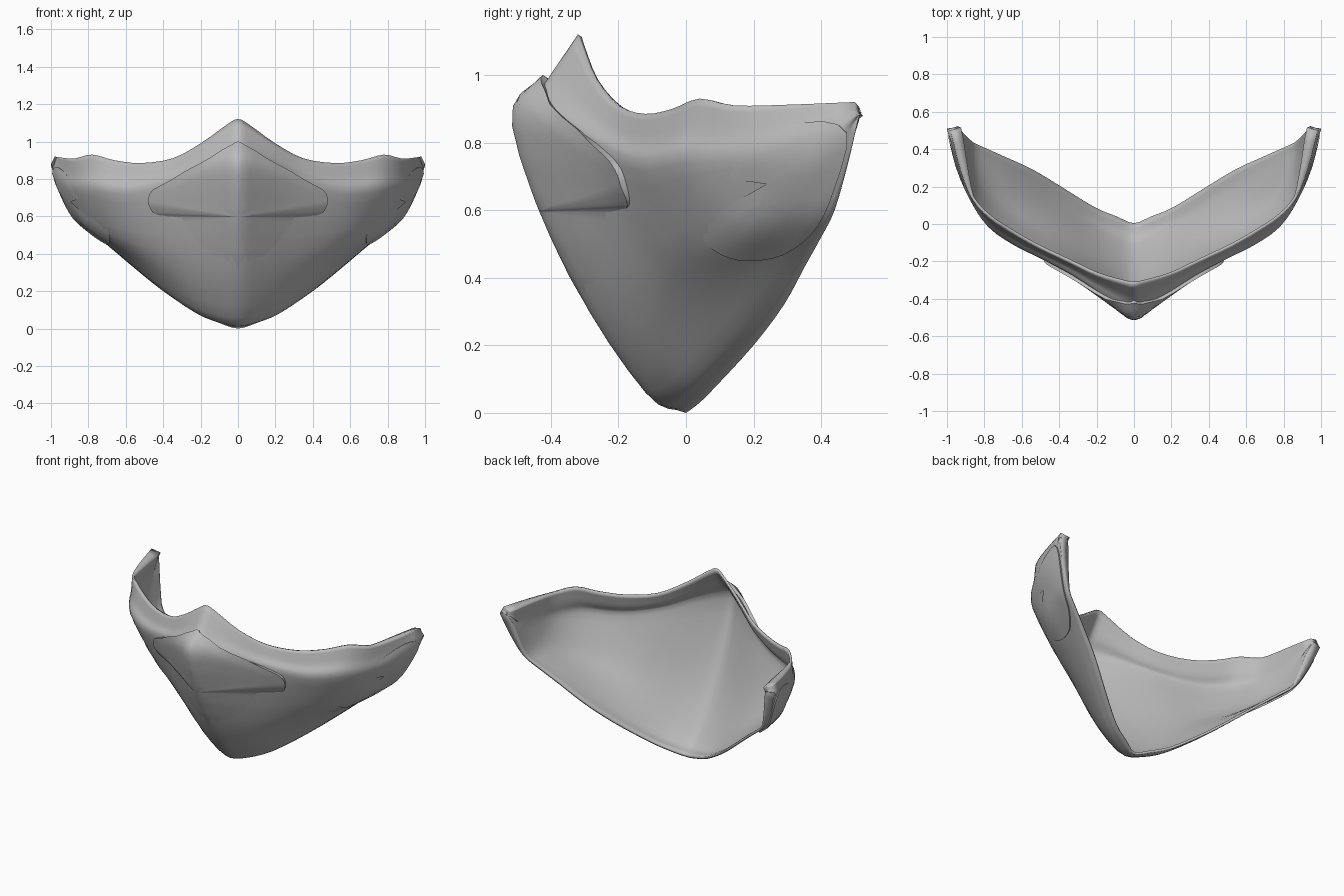
import bpy
import bmesh
from mathutils import Vector
from mathutils.bvhtree import BVHTree

default_cube = bpy.data.objects.get("Cube")
if default_cube:
    bpy.data.objects.remove(default_cube, do_unlink=True)

grey = bpy.data.materials.new("plain_grey")
grey.use_nodes = True
grey.diffuse_color = (0.5, 0.5, 0.5, 1)
grey.node_tree.nodes["Principled BSDF"].inputs["Base Color"].default_value = (0.5, 0.5, 0.5, 1)

# Half of the shell, as level lines running from the centre to the side tip
top_rim = [(0, -.32, 1.12), (.06, -.31, 1.09), (.2, -.27, .99), (.35, -.2, .91), (.52, -.12, .885),
           (.66, -.04, .9), (.78, .04, .93), (.87, .14, .91), (.93, .3, .912), (.98, .5, .92)]
nose_line = [(0, -.5, .855), (.08, -.45, .85), (.2, -.36, .82), (.34, -.265, .77), (.5, -.18, .73),
             (.64, -.11, .72), (.78, -.01, .74), (.88, .14, .75), (.95, .31, .8), (.99, .5, .9)]
cheek_line = [(0, -.34, .4), (.12, -.275, .38), (.26, -.19, .39), (.42, -.1, .42), (.56, -.03, .46),
              (.68, .05, .5), (.8, .15, .57), (.89, .27, .66), (.955, .38, .75), (1, .505, .88)]
chin_line = [(0, -.12, .06), (.11, -.08, .07), (.24, -.02, .12), (.41, .08, .23), (.56, .17, .345),
             (.69, .24, .45), (.8, .32, .53), (.885, .38, .61), (.952, .45, .74), (1, .508, .875)]
bottom_rim = [(0, 0, 0), (.1, .04, .03), (.22, .09, .08), (.4, .2, .2), (.55, .29, .32),
              (.68, .35, .43), (.79, .4, .52), (.88, .44, .6), (.95, .48, .74), (1, .51, .87)]
# The band above the nose is straight, so its middle line is halfway
brow_line = [(Vector(a) + Vector(b)) / 2 for a, b in zip(top_rim, nose_line)]


def spline(points, steps, symmetric=False):
    """Smooth curve through the points; a symmetric one runs level across the centre."""
    p = [Vector(q) for q in points]
    before = Vector((-p[1].x, p[1].y, p[1].z)) if symmetric else p[0] * 2 - p[1]
    p = [before] + p + [p[-1] * 2 - p[-2]]
    out = []
    for a, b, c, d in zip(p, p[1:], p[2:], p[3:]):
        for i in range(steps):
            t = i / steps
            out.append((b * 2 + (c - a) * t + (a * 2 - b * 5 + c * 4 - d) * t ** 2
                        + (b * 3 - a - c * 3 + d) * t ** 3) / 2)
    return out + [p[-2]]


def make_object(name, rows, outward):
    """Skin a grid of points, facing the given direction, and mirror it."""
    bm = bmesh.new()
    grid = [[bm.verts.new(p) for p in row] for row in rows]
    for low, high in zip(grid, grid[1:]):
        for i in range(len(low) - 1):
            bm.faces.new((low[i], low[i + 1], high[i + 1], high[i]))
    bmesh.ops.remove_doubles(bm, verts=bm.verts, dist=0.0005)
    bm.normal_update()
    if sum((f.normal * f.calc_area() for f in bm.faces), Vector()).dot(outward) < 0:
        bmesh.ops.reverse_faces(bm, faces=bm.faces)
    mesh = bpy.data.meshes.new(name)
    bm.to_mesh(mesh)
    bm.free()
    mesh.materials.append(grey)
    obj = bpy.data.objects.new(name, mesh)
    bpy.context.collection.objects.link(obj)
    mirror = obj.modifiers.new("mirror", 'MIRROR')
    mirror.use_clip = True
    return obj


def smooth(obj, angle):
    bpy.ops.object.select_all(action='DESELECT')
    obj.select_set(True)
    bpy.context.view_layer.objects.active = obj
    bpy.ops.object.shade_smooth_by_angle(angle=angle)


# Mask shell, thin in front and thicker at the side tips
lines = [spline(line, 3, True)
         for line in (top_rim, brow_line, nose_line, cheek_line, chin_line, bottom_rim)]
columns = [spline(column, 4) for column in zip(*lines)]
for p in columns[0]:
    p.x = 0
shell = make_object("mask_shell", columns, Vector((1, -1, 0)))
surface = BVHTree.FromPolygons([v.co.copy() for v in shell.data.vertices],
                               [list(f.vertices) for f in shell.data.polygons])
group = shell.vertex_groups.new(name="thickness")
for v in shell.data.vertices:
    group.add([v.index], 0.25 + 0.75 * min(1, max(0, (v.co.x - 0.87) / 0.1)), 'REPLACE')
solid = shell.modifiers.new("thickness", 'SOLIDIFY')
solid.thickness = 0.06
solid.offset = -1
solid.vertex_group = "thickness"
smooth(shell, 0.8)


def raised_pad(name, outline, anchor, direction, height, fade):
    """Pad lying on the shell, with a stepped edge that fades out along its outline."""
    ring = spline(outline, 3)
    anchor = Vector(anchor)
    rows = []
    for k in range(-1, 15):
        t = max(k, 0) / 14
        row = []
        for i, p in enumerate(ring):
            start = p.lerp(anchor, t)
            hit, normal, _, _ = surface.ray_cast(start - direction * 2, direction)
            if hit is None:
                hit, normal, _, _ = surface.find_nearest(start)
            if normal.dot(direction) > 0:
                normal = -normal
            edge = fade(i / (len(ring) - 1))
            lift = -0.006 if k < 0 else height * (edge * (1 - t) + 0.5 * t) - 0.004 * (1 - t)
            point = hit + normal * lift
            if start.x < 0.0001:
                point.x = 0
            row.append(point)
        rows.append(row)
    smooth(make_object(name, rows, -direction), 0.7)


# Raised nose panel, melting into the chin
raised_pad("nose_panel",
           [(0, 0, .99), (.04, 0, .963), (.2, 0, .87), (.41, 0, .765), (.465, 0, .725),
            (.47, 0, .67), (.45, 0, .62), (.4, 0, .59), (.34, 0, .48), (.22, 0, .34), (0, 0, .22)],
           (0, 0, .6), Vector((0, 1, 0)), 0.023, lambda s: min(1, max(0, (0.7 - s) * 5)))

# Raised cheek pads, melting into the upper side
raised_pad("cheek_pad",
           [(.7, .02, .55), (.7, .08, .485), (.7, .16, .458), (.72, .26, .465), (.75, .33, .5),
            (.8, .39, .56), (.92, .44, .67), (.98, .475, .83), (.95, .36, .86), (.88, .18, .8),
            (.8, .06, .7)],
           (.88, .24, .68), Vector((-1, 0, 0)), 0.014, lambda s: min(1, s * 5, (1 - s) * 3))
